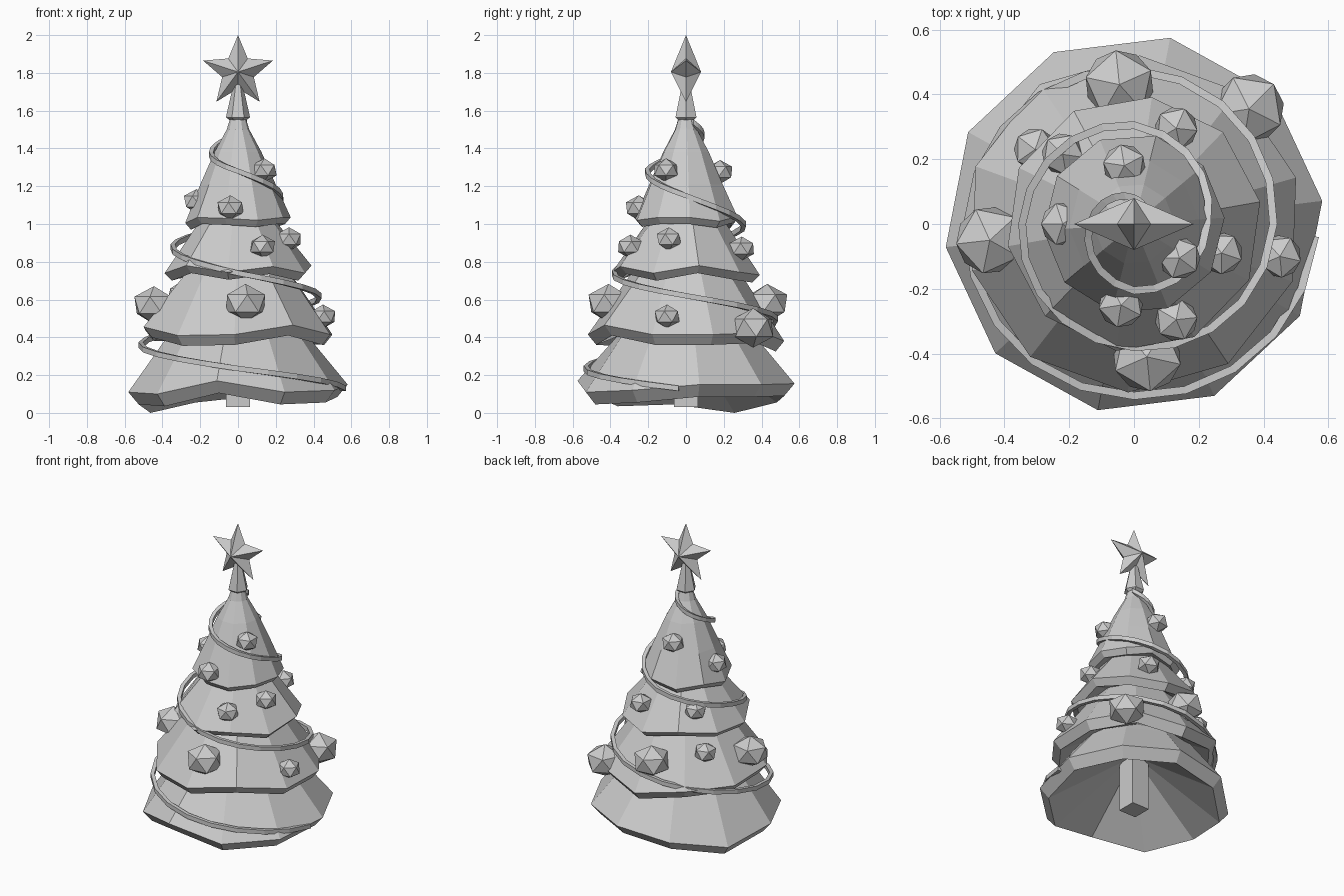
import bpy, bmesh
from math import sin, cos, pi, radians, atan2

if "Cube" in bpy.data.objects:
    bpy.data.objects.remove(bpy.data.objects["Cube"])


def make_object(name, verts, faces):
    mesh = bpy.data.meshes.new(name)
    mesh.from_pydata(verts, [], faces)
    bm = bmesh.new()
    bm.from_mesh(mesh)
    bmesh.ops.recalc_face_normals(bm, faces=bm.faces)
    bm.to_mesh(mesh)
    bm.free()
    obj = bpy.data.objects.new(name, mesh)
    bpy.context.collection.objects.link(obj)
    return obj


def lathe(name, profile, sides, offset=0.0, waves=None):
    """Stack rings of (radius, z, wave weight) and cap both ends."""
    waves = waves or [0.0] * sides
    verts, faces = [], []
    for r, z, w in profile:
        for i in range(sides):
            a = radians(offset) + 2 * pi * i / sides
            verts.append((r * cos(a), r * sin(a), z + w * waves[i]))
    for k in range(len(profile) - 1):
        for i in range(sides):
            j = (i + 1) % sides
            faces.append((k * sides + i, k * sides + j,
                          (k + 1) * sides + j, (k + 1) * sides + i))
    faces.append(tuple(range(sides)))
    last = (len(profile) - 1) * sides
    faces.append(tuple(range(last, last + sides)))
    return make_object(name, verts, faces)


# Foliage tiers: each flares to an uneven rim, then tucks back underneath
lathe("bottom_tier", [(0.30, 0.50, 0), (0.39, 0.385, 0), (0.585, 0.12, 1),
                      (0.53, 0.055, 1), (0.07, 0.36, 0)], 10, 7,
      [0.03, 0.03, 0.035, 0.0, -0.055, -0.01, -0.02, 0.05, -0.01, 0.0])
lathe("lower_middle_tier", [(0.20, 0.86, 0), (0.295, 0.73, 0), (0.52, 0.425, 1),
                            (0.475, 0.37, 1), (0.33, 0.44, 0)], 10, 16,
      [-0.01, 0.0, -0.045, 0.01, 0.01, 0.03, -0.015, -0.01, 0.04, -0.01])
lathe("upper_middle_tier", [(0.13, 1.12, 0), (0.215, 1.0, 0), (0.395, 0.76, 1),
                            (0.355, 0.72, 1), (0.25, 0.77, 0)], 10, 10,
      [0.02, -0.015, -0.03, 0.015, -0.01, -0.02, 0.02, -0.015, 0.015, -0.02])
lathe("top_tier", [(0.035, 1.58, 0), (0.06, 1.50, 0), (0.125, 1.38, 0),
                   (0.20, 1.21, 0), (0.28, 1.025, 1), (0.25, 0.99, 1),
                   (0.16, 1.02, 0)], 10, 4,
      [0.01, -0.01, 0.015, -0.015, 0.01, -0.02, 0.01, 0.005, -0.005, 0.01])

# Square trunk
lathe("trunk", [(0.09, 0.42, 0), (0.09, 0.03, 0)], 4, 45)

# Star and its cone-shaped socket
lathe("star_socket", [(0.015, 1.78, 0), (0.064, 1.565, 0), (0.045, 1.55, 0)], 6)
star_z, depth = 1.805, 0.08
verts = [(0, -depth, star_z), (0, depth, star_z)]
for i in range(10):
    r = 0.195 if i % 2 == 0 else 0.088
    a = pi / 2 + i * pi / 5
    verts.append((r * cos(a), 0, star_z + r * sin(a)))
faces = []
for i in range(10):
    p, q = 2 + i, 2 + (i + 1) % 10
    faces += [(0, p, q), (1, q, p)]
make_object("star", verts, faces)

# Faceted baubles, slightly squashed, one corner facing outward: x, y, z, radius
baubles = [
    (0.04, -0.41, 0.58, 0.105), (-0.445, -0.05, 0.57, 0.103),
    (0.355, 0.355, 0.45, 0.107), (-0.045, 0.43, 0.58, 0.105),
    (0.45, -0.10, 0.51, 0.065), (-0.305, 0.23, 0.63, 0.065),
    (0.13, -0.295, 0.88, 0.065), (0.27, -0.09, 0.92, 0.064),
    (0.13, 0.295, 0.87, 0.065), (-0.22, 0.215, 0.885, 0.064),
    (-0.04, -0.25, 1.085, 0.068), (-0.22, 0.0, 1.12, 0.066),
    (0.14, -0.105, 1.285, 0.064), (-0.03, 0.18, 1.275, 0.065),
]
for n, (x, y, z, r) in enumerate(baubles):
    bm = bmesh.new()
    bmesh.ops.create_icosphere(bm, subdivisions=1, radius=r)
    mesh = bpy.data.meshes.new("bauble")
    bm.to_mesh(mesh)
    bm.free()
    obj = bpy.data.objects.new(f"bauble_{n + 1}", mesh)
    obj.location = (x, y, z)
    obj.scale = (1.13, 1.13, 0.98)
    obj.rotation_euler.z = atan2(y, x)
    bpy.context.collection.objects.link(obj)

# Garland: rectangular-section spiral through (angle, radius, z) stations
stations = [(40, 0.05, 1.54), (90, 0.08, 1.49), (180, 0.135, 1.39),
            (270, 0.205, 1.28), (360, 0.225, 1.15), (450, 0.305, 1.0),
            (540, 0.345, 0.88), (630, 0.38, 0.74), (720, 0.43, 0.62),
            (810, 0.475, 0.50), (900, 0.515, 0.36), (990, 0.53, 0.235),
            (1076, 0.56, 0.13)]
path = []
for (a0, r0, z0), (a1, r1, z1) in zip(stations, stations[1:]):
    for s in range(5):
        t = s / 5
        a, r = radians(a0 + (a1 - a0) * t), r0 + (r1 - r0) * t
        path.append((r * cos(a), r * sin(a), z0 + (z1 - z0) * t))
a, r, z = stations[-1]
path.append((r * cos(radians(a)), r * sin(radians(a)), z))
h, v = 0.012, 0.014
verts, faces = [], []
for x, y, z in path:
    d = (x * x + y * y) ** 0.5
    ux, uy = x / d, y / d
    for du, dz in ((-h, -v), (h, -v), (h, v), (-h, v)):
        verts.append((x + ux * du, y + uy * du, z + dz))
for k in range(len(path) - 1):
    for i in range(4):
        j = (i + 1) % 4
        faces.append((4 * k + i, 4 * k + j, 4 * k + 4 + j, 4 * k + 4 + i))
end = 4 * (len(path) - 1)
faces += [(0, 1, 2, 3), (end, end + 1, end + 2, end + 3)]
make_object("garland", verts, faces)
